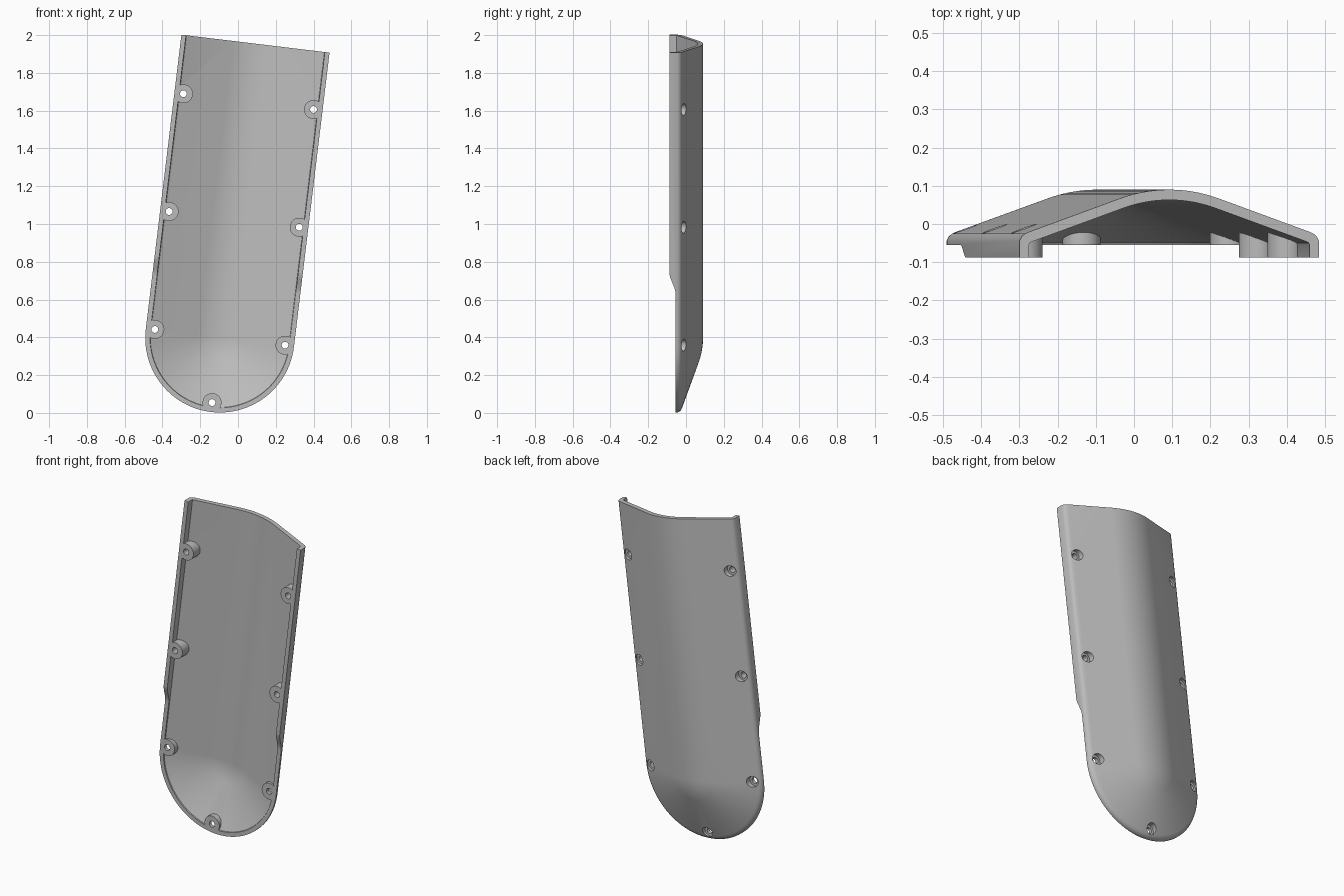
import bpy, bmesh
from math import sin, cos, pi, radians
from mathutils import Matrix

if "Cube" in bpy.data.objects:
    bpy.data.objects.remove(bpy.data.objects["Cube"], do_unlink=True)

LENGTH = 1.569      # straight part, from the round end's centre to the open end
SLOPE = radians(20)
TILT = radians(6.9)


def finish(bm, name):
    bmesh.ops.recalc_face_normals(bm, faces=bm.faces)
    mesh = bpy.data.meshes.new(name)
    bm.to_mesh(mesh)
    bm.free()
    obj = bpy.data.objects.new(name, mesh)
    bpy.context.collection.objects.link(obj)
    return obj


def domed_solid(name, radius, crown, side, floor, length, segments=56):
    """Half profile swept down one side, round the end and up the other side."""
    arc = [SLOPE * i / 8 for i in range(9)]
    profile = [(radius * sin(t), crown - radius * (1 - cos(t))) for t in arc]
    profile += side + [(side[-1][0], floor), (0, floor)]
    angles = [-pi * i / segments for i in range(segments + 1)]
    stations = [(1, 0, length)] + [(cos(a), sin(a), 0) for a in angles] + [(-1, 0, length)]
    bm = bmesh.new()
    rows = [[bm.verts.new((r * cu, y, r * cv + v)) for r, y in profile]
            for cu, cv, v in stations]
    for a, b in zip(rows, rows[1:]):
        for i in range(len(profile) - 1):
            bm.faces.new((a[i], a[i + 1], b[i + 1], b[i]))
    bmesh.ops.remove_doubles(bm, verts=bm.verts, dist=1e-5)
    bmesh.ops.holes_fill(bm, edges=[e for e in bm.edges if e.is_boundary], sides=0)
    return finish(bm, name)


def cylinders(name, points, radius, y0, y1):
    """Cylinders along y at each screw position."""
    bm = bmesh.new()
    for u, v in points:
        place = Matrix.Translation((u, (y0 + y1) / 2, v)) @ Matrix.Rotation(pi / 2, 4, 'X')
        bmesh.ops.create_cone(bm, cap_ends=True, segments=32, radius1=radius,
                              radius2=radius, depth=y1 - y0, matrix=place)
    return finish(bm, name)


def cut(target, cutter):
    mod = target.modifiers.new("cut", 'BOOLEAN')
    mod.operation = 'DIFFERENCE'
    mod.solver = 'EXACT'
    mod.object = cutter
    bpy.context.view_layer.objects.active = target
    bpy.ops.object.modifier_apply(modifier=mod.name)
    bpy.data.objects.remove(cutter, do_unlink=True)


# Outer body and the hollow inside it
shell = domed_solid("cover_shell", 0.38, 0.09,
                    [(0.37, -0.0205), (0.381, -0.0255), (0.389, -0.0325), (0.395, -0.044)],
                    -0.088, LENGTH)
cavity = domed_solid("cavity", 0.353, 0.063,
                     [(0.362, -0.0462), (0.368, -0.0495), (0.37, -0.054)],
                     -0.2, LENGTH + 0.1)

# Screw bosses stay standing where the hollow is cut away
screws = [(s * 0.347, v) for s in (-1, 1) for v in (0.003, 0.632, 1.26)] + [(0, -0.345)]
cut(cavity, cylinders("boss_posts", screws, 0.05, -0.3, 0.3))
cut(shell, cavity)

# Shallower rim around the round end, with an S-curved step
bm = bmesh.new()
outline = [(-0.6, -0.2), (-0.6, -0.055)]
for i in range(13):
    t = i / 12
    outline.append((0.28 + 0.12 * t, -0.055 - 0.0335 * t * t * (3 - 2 * t)))
outline.append((0.4, -0.2))
face = bm.faces.new([bm.verts.new((-0.6, y, v)) for v, y in outline])
grown = bmesh.ops.extrude_face_region(bm, geom=[face])["geom"]
bmesh.ops.translate(bm, vec=(1.2, 0, 0),
                    verts=[g for g in grown if isinstance(g, bmesh.types.BMVert)])
cut(shell, finish(bm, "rim_trim"))

# Screw holes, with wider recesses on the back
cut(shell, cylinders("screw_holes", screws, 0.018, -0.3, 0.3))
cut(shell, cylinders("screw_recesses", screws, 0.032, -0.034, 0.3))

# Lean the part over and set it in place
shell.data.transform(Matrix.Translation((-0.096, 0, 0.397)) @ Matrix.Rotation(TILT, 4, 'Y'))

# Plain grey plastic
grey = bpy.data.materials.new("grey_plastic")
grey.use_nodes = True
colour = (0.5, 0.5, 0.5, 1)
grey.diffuse_color = colour
grey.node_tree.nodes["Principled BSDF"].inputs["Base Color"].default_value = colour
shell.data.materials.clear()
shell.data.materials.append(grey)
for poly in shell.data.polygons:
    poly.material_index = 0

bpy.ops.object.select_all(action='DESELECT')
shell.select_set(True)
bpy.context.view_layer.objects.active = shell
bpy.ops.object.shade_smooth_by_angle(angle=radians(30))
